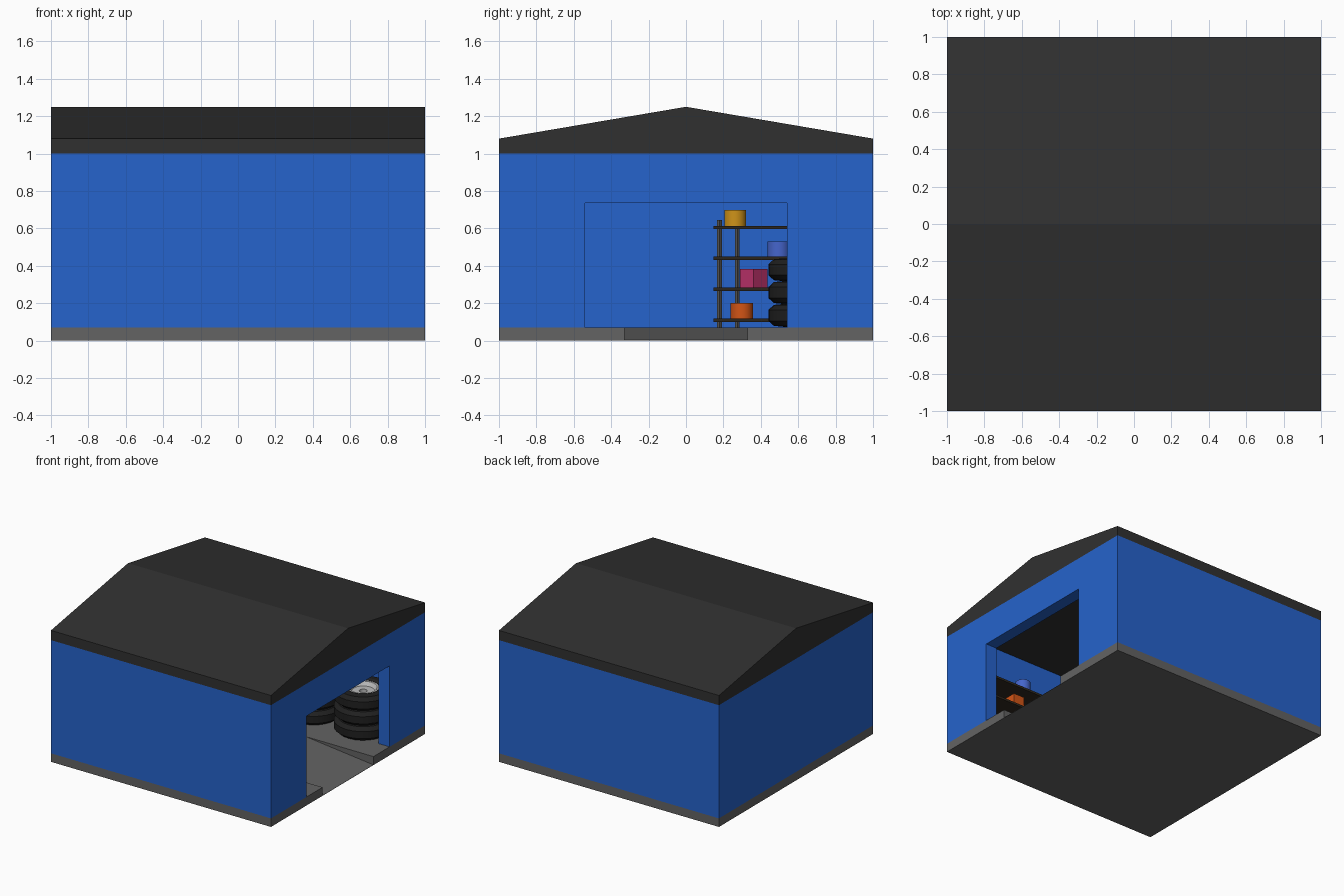
import bpy, bmesh, math
from mathutils import Matrix, Vector

if "Cube" in bpy.data.objects:
    bpy.data.objects.remove(bpy.data.objects["Cube"])


def material(name, rgb):
    m = bpy.data.materials.new(name)
    m.diffuse_color = (*rgb, 1)
    m.use_nodes = True
    m.node_tree.nodes["Principled BSDF"].inputs["Base Color"].default_value = m.diffuse_color
    return m


BLUE = material("wall_blue", (0.019, 0.125, 0.604))
ROOF = material("roof_dark", (0.03, 0.03, 0.03))
CONCRETE = material("concrete", (0.125, 0.125, 0.125))
WOOD = material("shelf_brown", (0.03, 0.022, 0.014))
STEEL = material("post_grey", (0.1, 0.1, 0.1))
RUBBER = material("rubber", (0.014, 0.014, 0.014))
RIM = material("rim", (0.5, 0.5, 0.5))
YELLOW = material("yellow", (0.62, 0.29, 0.01))
ORANGE = material("orange", (0.65, 0.09, 0.008))
PINK = material("pink", (0.55, 0.035, 0.16))
PALE_BLUE = material("pale_blue", (0.06, 0.13, 0.6))


def finish(name, bm, mat, matrix=None):
    bmesh.ops.recalc_face_normals(bm, faces=bm.faces)
    mesh = bpy.data.meshes.new(name)
    bm.to_mesh(mesh)
    bm.free()
    ob = bpy.data.objects.new(name, mesh)
    bpy.context.collection.objects.link(ob)
    if mat:
        mesh.materials.append(mat)
    if matrix:
        ob.matrix_world = matrix
    return ob


def box(name, lo, hi, mat, matrix=None):
    lo, hi = Vector(lo), Vector(hi)
    bm = bmesh.new()
    bmesh.ops.create_cube(bm, size=1)
    bmesh.ops.scale(bm, vec=hi - lo, verts=bm.verts)
    bmesh.ops.translate(bm, vec=(lo + hi) / 2, verts=bm.verts)
    return finish(name, bm, mat, matrix)


def prism(name, points, direction, mat):
    bm = bmesh.new()
    face = bm.faces.new([bm.verts.new(p) for p in points])
    out = bmesh.ops.extrude_face_region(bm, geom=[face])
    verts = [v for v in out["geom"] if isinstance(v, bmesh.types.BMVert)]
    # the starting face stays as the near cap
    bmesh.ops.translate(bm, vec=direction, verts=verts)
    if len([f for f in bm.faces]) < len(points) + 2:
        bm.faces.new([v for v in bm.verts][:len(points)])
    return finish(name, bm, mat)


def lathe(name, profile, closed, mat, matrix, steps=24):
    # rings of (radius, z) points joined into a turned solid
    bm = bmesh.new()
    rings = [[bm.verts.new((r * math.cos(2 * math.pi * i / steps),
                            r * math.sin(2 * math.pi * i / steps), z))
              for i in range(steps)] for r, z in profile]
    pairs = list(zip(rings, rings[1:]))
    if closed:
        pairs.append((rings[-1], rings[0]))
    else:
        bm.faces.new(rings[0])
        bm.faces.new(rings[-1])
    for a, b in pairs:
        for i in range(steps):
            j = (i + 1) % steps
            bm.faces.new((a[i], a[j], b[j], b[i]))
    ob = finish(name, bm, mat, matrix)
    bpy.ops.object.select_all(action='DESELECT')
    ob.select_set(True)
    bpy.context.view_layer.objects.active = ob
    bpy.ops.object.shade_smooth_by_angle(angle=math.radians(30))
    return ob


def cut(target, cutter):
    mod = target.modifiers.new("cut", 'BOOLEAN')
    mod.operation = 'DIFFERENCE'
    mod.solver = 'EXACT'
    mod.object = cutter
    bpy.context.view_layer.objects.active = target
    bpy.ops.object.modifier_apply(modifier=mod.name)
    bpy.data.objects.remove(cutter)


FLOOR = 0.07

# floor slab with the entry ramp sunk into it
slab = box("floor_slab", (-1, -1, 0), (1, 1, FLOOR), CONCRETE)
cut(slab, prism("ramp_cutter", [(0.38, -0.33, FLOOR), (1, -0.33, 0.002), (1.1, -0.33, 0.002),
                                (1.1, -0.33, 0.2), (0.38, -0.33, 0.2)], (0, 0.66, 0), None))

# walls with the door opening on the right side
walls = box("walls", (-1, -1, FLOOR), (1, 1, 1), BLUE)
cut(walls, box("room_cutter", (-0.9, -0.9, -0.2), (0.9, 0.9, 1.2), None))
cut(walls, box("door_cutter", (0.8, -0.54, -0.2), (1.2, 0.54, 0.735), None))

# gable roof
prism("roof", [(-1, -1, 1), (-1, 1, 1), (-1, 1, 1.08), (-1, 0, 1.25), (-1, -1, 1.08)],
      (2, 0, 0), ROOF)


# shelf units: local x along the boards, local -y is the front
LEVELS = (0.108, 0.275, 0.44, 0.605)
HALF_L, HALF_D, BOARD, POST = 0.415, 0.1, 0.018, 0.009


def shelf_unit(prefix, matrix, items):
    for n, z in enumerate(LEVELS):
        box(f"{prefix}_board_{n + 1}", (-HALF_L, -HALF_D, z - BOARD / 2),
            (HALF_L, HALF_D, z + BOARD / 2), WOOD, matrix)
    for sx in (-1, 1):
        for sy in (-1, 1):
            x, y = sx * 0.4, sy * 0.067
            box(f"{prefix}_post", (x - POST, y - POST, FLOOR),
                (x + POST, y + POST, 0.645), STEEL, matrix)
    for kind, level, x, y, size, h, mat in items:
        z = LEVELS[level] + BOARD / 2
        if kind == "box":
            box(f"{prefix}_carton", (x - size, y - size, z), (x + size, y + size, z + h), mat, matrix)
        else:
            lathe(f"{prefix}_can", [(size, 0), (size, h)], False, mat,
                  matrix @ Matrix.Translation((x, y, z)))


corner = Matrix.Translation((-0.51, 0.51, 0)) @ Matrix.Rotation(math.radians(45), 4, 'Z')
shelf_unit("corner_shelf", corner, [
    ("can", 3, -0.35, 0, 0.058, 0.085, YELLOW),
    ("box", 1, -0.21, 0, 0.052, 0.1, PINK),
    ("can", 0, -0.30, 0, 0.06, 0.085, ORANGE),
    ("can", 2, -0.02, 0, 0.06, 0.082, PALE_BLUE)])

side = Matrix.Translation((0.45, -0.795, 0)) @ Matrix.Rotation(math.pi, 4, 'Z')
shelf_unit("side_shelf", side, [
    ("can", 3, 0.0, -0.03, 0.058, 0.085, PALE_BLUE),
    ("box", 2, -0.08, -0.03, 0.05, 0.09, ORANGE),
    ("can", 1, 0.22, 0, 0.058, 0.085, YELLOW),
    ("box", 0, -0.2, 0, 0.052, 0.1, PINK)])

# stacked tyres with pale rims
TYRE_H = 0.122
TYRE = [(0.12, 0.01), (0.14, 0), (0.19, 0.005), (0.22, 0.032), (0.22, 0.09),
        (0.19, 0.117), (0.14, 0.122), (0.12, 0.112)]
RIM_PROFILE = [(0.121, 0.012), (0.121, 0.11), (0.105, 0.11), (0.085, 0.08),
               (0.03, 0.08), (0.03, 0.04), (0.085, 0.04), (0.105, 0.012)]
for stack, x, y, count in (("front", 0.676, 0.66, 3), ("rear", 0.22, 0.67, 2)):
    for n in range(count):
        place = Matrix.Translation((x, y, FLOOR + 0.004 + n * TYRE_H))
        lathe(f"{stack}_tyre_{n + 1}", TYRE, True, RUBBER, place)
        lathe(f"{stack}_rim_{n + 1}", RIM_PROFILE, True, RIM, place)
